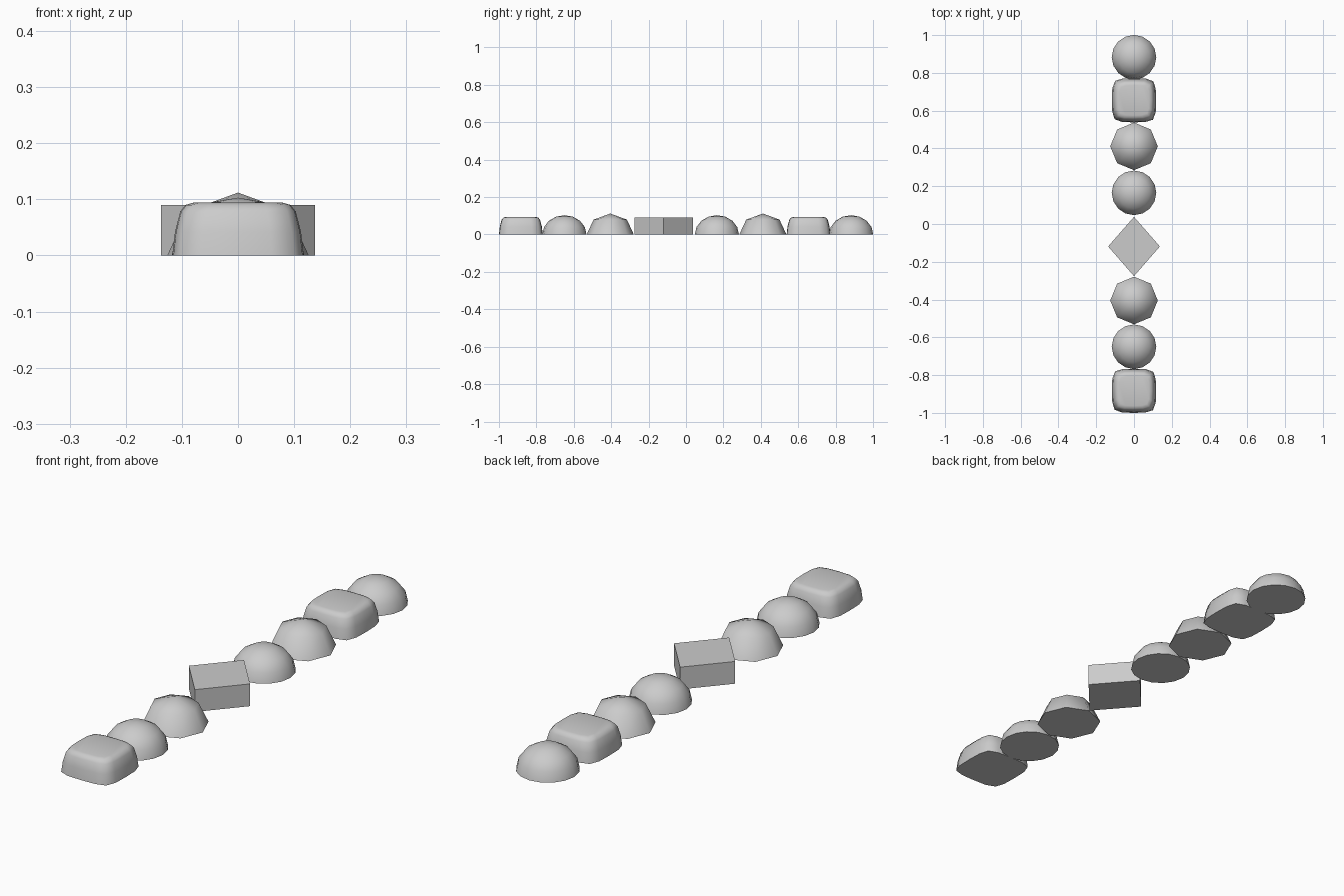
import bpy, bmesh, math

if "Cube" in bpy.data.objects:
    bpy.data.objects.remove(bpy.data.objects["Cube"])


def loft(name, outline, profile, y, smooth=True):
    """Stack scaled copies of an outline; profile = (scale, z), scale 0 is an apex."""
    bm = bmesh.new()
    rings = []
    for s, z in profile:
        if s == 0:
            rings.append([bm.verts.new((0, 0, z))])
        else:
            rings.append([bm.verts.new((px * s, py * s, z)) for px, py in outline])
    n = len(outline)
    for a, b in zip(rings, rings[1:]):
        for i in range(n):
            j = (i + 1) % n
            if len(b) == 1:
                bm.faces.new((a[i], a[j], b[0]))
            else:
                bm.faces.new((a[i], a[j], b[j], b[i]))
    bm.faces.new(rings[0][::-1])
    if len(rings[-1]) > 1:
        bm.faces.new(rings[-1])
    bmesh.ops.recalc_face_normals(bm, faces=bm.faces)
    mesh = bpy.data.meshes.new(name)
    bm.to_mesh(mesh)
    bm.free()
    obj = bpy.data.objects.new(name, mesh)
    obj.location.y = y
    bpy.context.collection.objects.link(obj)
    if smooth:
        bpy.ops.object.select_all(action='DESELECT')
        obj.select_set(True)
        bpy.context.view_layer.objects.active = obj
        bpy.ops.object.shade_smooth_by_angle(angle=math.radians(62))
    return obj


def circle(n, r):
    return [(r * math.cos(2 * math.pi * i / n), r * math.sin(2 * math.pi * i / n))
            for i in range(n)]


def half_sphere(rings, height):
    prof = [(math.cos(math.pi / 2 * i / rings), height * math.sin(math.pi / 2 * i / rings))
            for i in range(rings)]
    return prof + [(0, height)]


# Rounded square outline: one quarter turned four times
quarter = [(0.117, 0), (0.115, 0.06), (0.103, 0.1), (0.063, 0.115)]
square = []
for k in range(4):
    c, s = [(1, 0), (0, 1), (-1, 0), (0, -1)][k]
    square += [(x * c - y * s, x * s + y * c) for x, y in quarter]
square_profile = [(1, 0), (0.96, 0.042), (0.88, 0.078), (0.8, 0.09), (0.68, 0.094)]

# Rounded square studs
for i, y in enumerate((-0.883, 0.655)):
    loft(f"square_stud_{i + 1}", square, square_profile, y)

# Round domes
for i, y in enumerate((-0.65, 0.165, 0.883)):
    loft(f"round_stud_{i + 1}", circle(16, 0.118), half_sphere(4, 0.103), y)

# Eight-sided faceted domes
for i, y in enumerate((-0.405, 0.411)):
    loft(f"octagon_stud_{i + 1}", circle(8, 0.126), half_sphere(2, 0.112), y)

# Diamond-shaped block
diamond = [(0.137, 0), (0, 0.157), (-0.137, 0), (0, -0.157)]
loft("diamond_block", diamond, [(1, 0), (1, 0.09)], -0.119, smooth=False)
